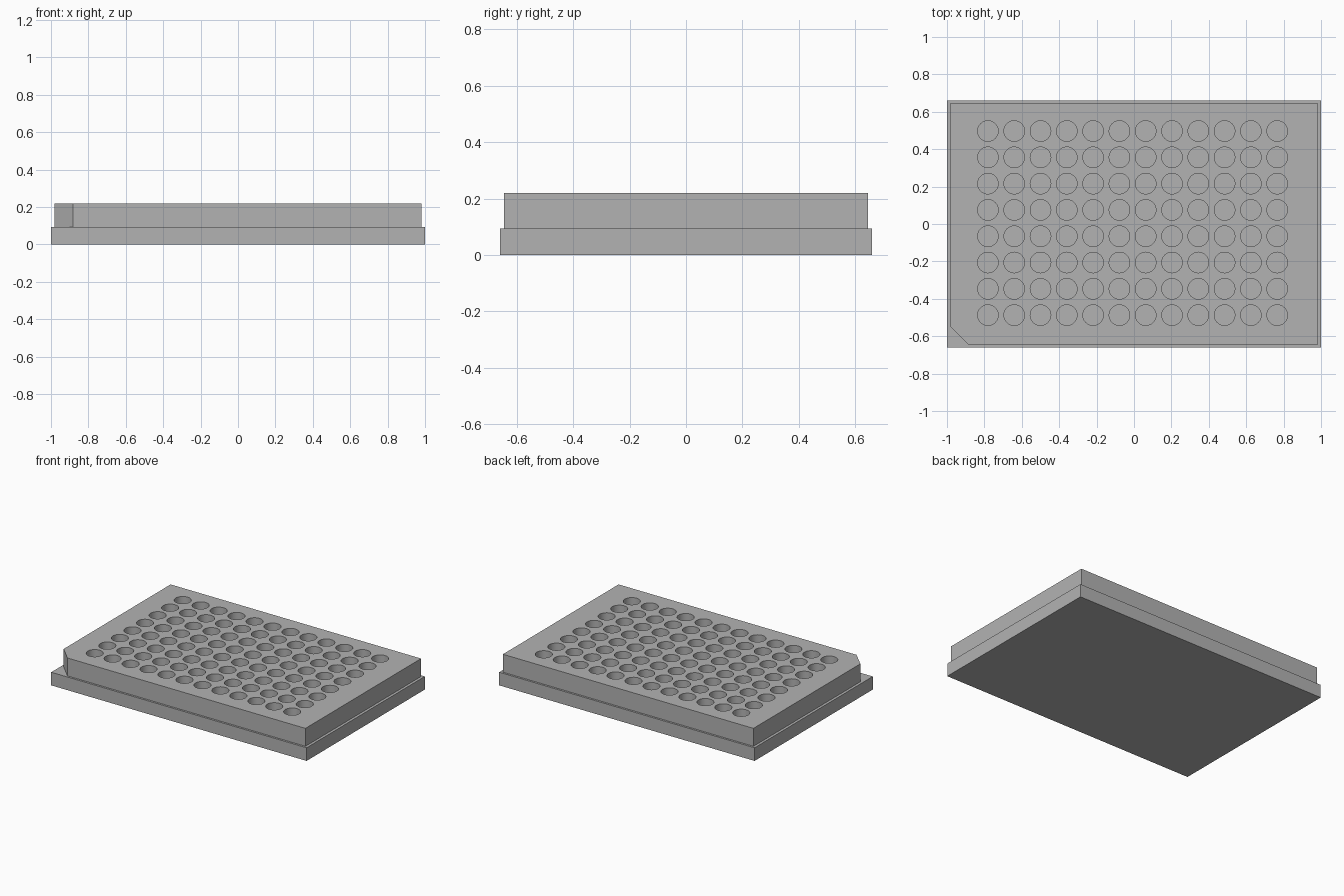
import bpy
import bmesh
import math
from mathutils import Matrix

cube = bpy.data.objects.get("Cube")
if cube:
    bpy.data.objects.remove(cube, do_unlink=True)

# One flat grey plastic
GREY = (0.45, 0.45, 0.45, 1)
mat = bpy.data.materials.new("grey plastic")
mat.use_nodes = True
mat.diffuse_color = GREY
mat.node_tree.nodes["Principled BSDF"].inputs["Base Color"].default_value = GREY

BASE_X, BASE_Y, BASE_H = 1.0, 0.661, 0.093
DECK_X, DECK_Y, DECK_H = 0.981, 0.647, 0.22
CHAMFER = 0.098
COLS, ROWS, PITCH = 12, 8, 0.1406
FIRST_X, FIRST_Y = -0.781, 0.497
WELL_R, WELL_FLOOR = 0.055, 0.05


def add_object(name, bm):
    bmesh.ops.recalc_face_normals(bm, faces=bm.faces)
    mesh = bpy.data.meshes.new(name)
    bm.to_mesh(mesh)
    bm.free()
    mesh.materials.append(mat)
    obj = bpy.data.objects.new(name, mesh)
    bpy.context.collection.objects.link(obj)
    return obj


def prism(name, outline, z0, z1):
    bm = bmesh.new()
    face = bm.faces.new([bm.verts.new((x, y, z0)) for x, y in outline])
    top = bmesh.ops.extrude_face_region(bm, geom=[face], use_keep_orig=True)["geom"]
    verts = [v for v in top if isinstance(v, bmesh.types.BMVert)]
    bmesh.ops.translate(bm, verts=verts, vec=(0, 0, z1 - z0))
    return add_object(name, bm)


def apply_boolean(target, other, operation):
    mod = target.modifiers.new(operation.lower(), "BOOLEAN")
    mod.operation = operation
    mod.solver = "EXACT"
    mod.object = other
    bpy.ops.object.select_all(action="DESELECT")
    bpy.context.view_layer.objects.active = target
    target.select_set(True)
    bpy.ops.object.modifier_apply(modifier=mod.name)
    bpy.data.objects.remove(other, do_unlink=True)


# Wide rectangular skirt
plate = prism("well_plate", [(-BASE_X, -BASE_Y), (BASE_X, -BASE_Y),
                             (BASE_X, BASE_Y), (-BASE_X, BASE_Y)], 0, BASE_H)

# Raised deck with one clipped corner, fused to the skirt
deck = prism("deck", [(-DECK_X + CHAMFER, -DECK_Y), (DECK_X, -DECK_Y), (DECK_X, DECK_Y),
                      (-DECK_X, DECK_Y), (-DECK_X, -DECK_Y + CHAMFER)], BASE_H / 2, DECK_H)
apply_boolean(plate, deck, "UNION")

# Grid of round flat-bottomed wells
bm = bmesh.new()
top = DECK_H + 0.05
for col in range(COLS):
    for row in range(ROWS):
        centre = (FIRST_X + col * PITCH, FIRST_Y - row * PITCH, (top + WELL_FLOOR) / 2)
        bmesh.ops.create_cone(bm, cap_ends=True, segments=32, radius1=WELL_R, radius2=WELL_R,
                              depth=top - WELL_FLOOR, matrix=Matrix.Translation(centre))
apply_boolean(plate, add_object("well_cutter", bm), "DIFFERENCE")

# Smooth well walls, sharp rims and corners
bpy.ops.object.shade_smooth_by_angle(angle=math.radians(30))
